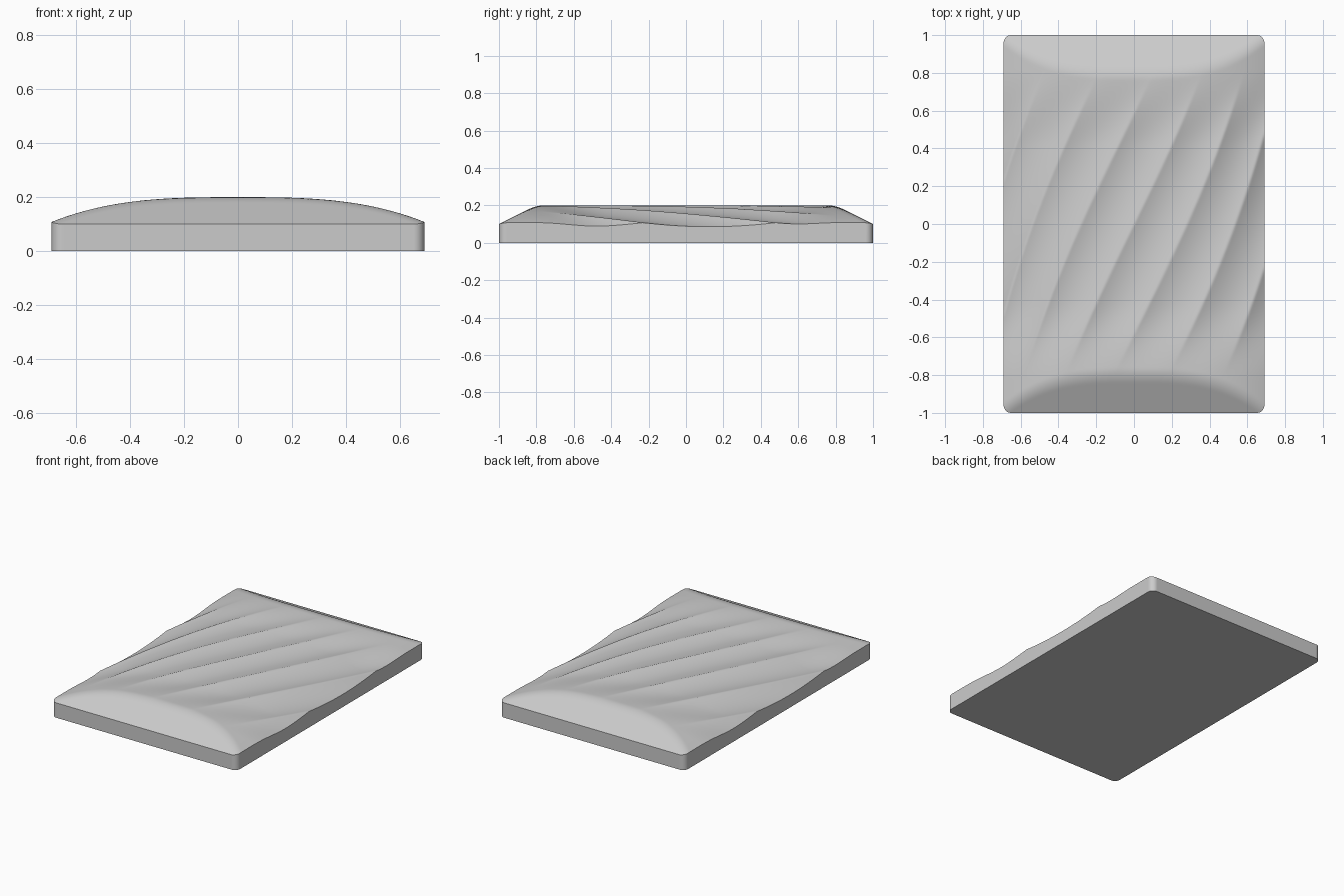
import bpy, bmesh, math

if "Cube" in bpy.data.objects:
    bpy.data.objects.remove(bpy.data.objects["Cube"], do_unlink=True)

HALF_W, CORNER = 0.69, 0.04
COLS, ROWS = 180, 200


def smooth_min(a, b, k):
    h = max(k - abs(a - b), 0) / k
    return min(a, b) - h * h * k / 4


def half_width(y):
    # Straight sides with quarter-round corners in plan
    d = max(abs(y) - (1 - CORNER), 0)
    return HALF_W - CORNER + math.sqrt(max(CORNER ** 2 - d * d, 0))


def height(x, y):
    # Domed crown blended into the sloping ends
    dome = 0.2 - 0.092 * (abs(x) / HALF_W) ** 3
    ramp = 0.1 + 0.5 * (1 - abs(y))
    # Slanted concave flutes that meet in sharp ridges and fade at the ends
    phase = 3.5 * x + 0.8 * x ** 3 - y * (1.71 - 0.63 * x * x)
    t = phase % 1
    fade = min(max((0.82 - abs(y)) / 0.4, 0), 1)
    fade = fade * fade * (3 - 2 * fade)
    return smooth_min(dome - 0.022 * fade * 4 * t * (1 - t), ramp, 0.02)


# Fluted top surface
bm = bmesh.new()
grid = []
for j in range(ROWS + 1):
    y = math.sin(math.pi * (j / ROWS - 0.5))
    w = half_width(y)
    xs = [w * (2 * i / COLS - 1) for i in range(COLS + 1)]
    grid.append([bm.verts.new((x, y, height(x, y))) for x in xs])
for low, high in zip(grid, grid[1:]):
    for i in range(COLS):
        bm.faces.new((low[i], low[i + 1], high[i + 1], high[i]))

# Side walls and flat underside
rim = [e for e in bm.edges if e.is_boundary]
walls = bmesh.ops.extrude_edge_only(bm, edges=rim)["geom"]
for v in walls:
    if isinstance(v, bmesh.types.BMVert):
        v.co.z = 0
bottom = [e for e in walls if isinstance(e, bmesh.types.BMEdge) and e.is_boundary]
bmesh.ops.contextual_create(bm, geom=bottom)
bmesh.ops.recalc_face_normals(bm, faces=bm.faces)

mesh = bpy.data.meshes.new("fluted_panel")
bm.to_mesh(mesh)
bm.free()
panel = bpy.data.objects.new("fluted_panel", mesh)
bpy.context.collection.objects.link(panel)

# Plain grey material
grey = bpy.data.materials.new("light_grey")
grey.use_nodes = True
grey.diffuse_color = (0.6, 0.6, 0.6, 1)
grey.node_tree.nodes["Principled BSDF"].inputs["Base Color"].default_value = (0.6, 0.6, 0.6, 1)
mesh.materials.append(grey)

bpy.context.view_layer.objects.active = panel
panel.select_set(True)
bpy.ops.object.shade_smooth_by_angle(angle=math.radians(30))
